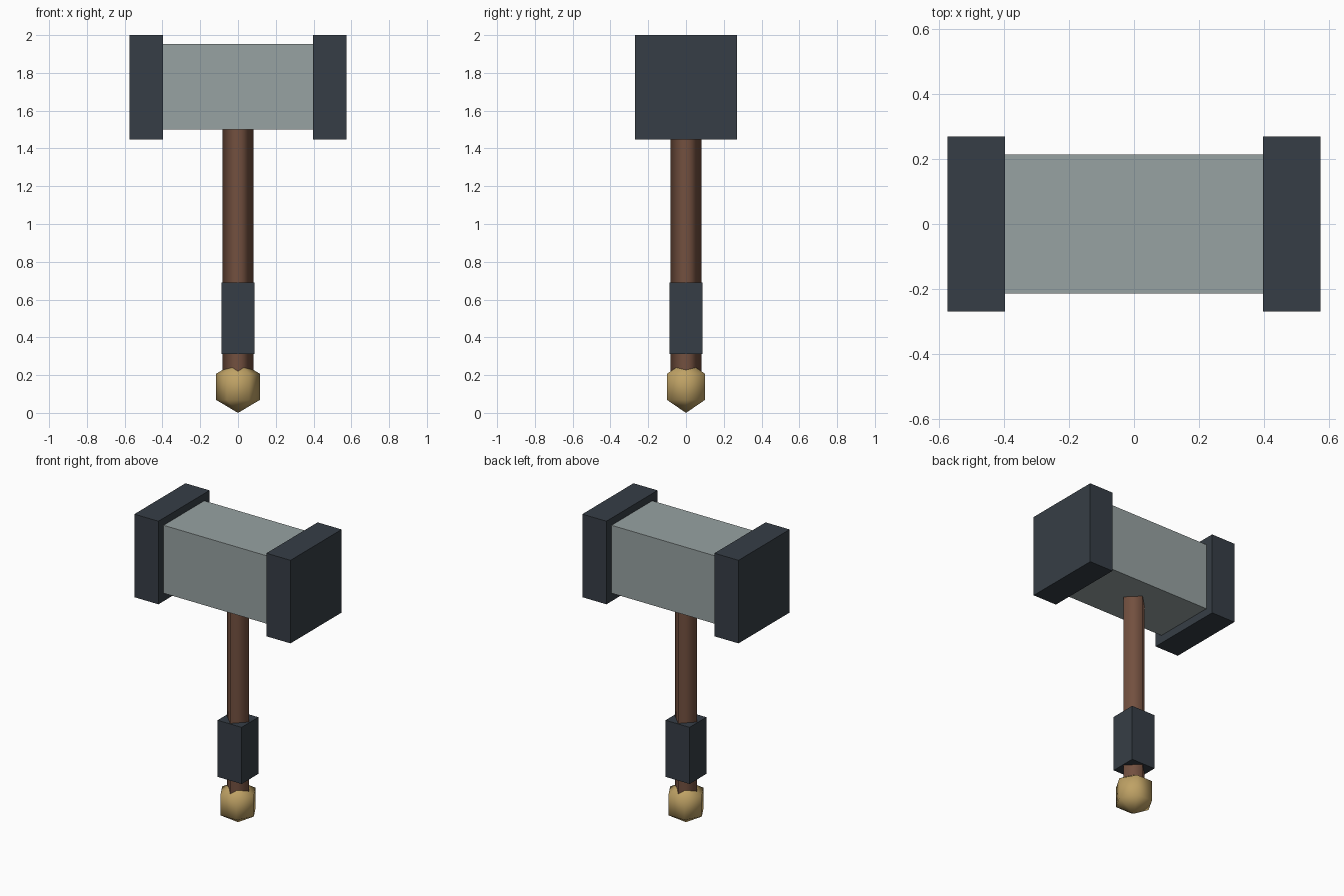
import bpy, bmesh, math

if "Cube" in bpy.data.objects:
    bpy.data.objects.remove(bpy.data.objects["Cube"])


def material(name, rgb):
    m = bpy.data.materials.new(name)
    m.diffuse_color = (*rgb, 1)
    m.use_nodes = True
    m.node_tree.nodes["Principled BSDF"].inputs["Base Color"].default_value = m.diffuse_color
    return m


def add_object(name, bm, mat):
    bmesh.ops.recalc_face_normals(bm, faces=bm.faces)
    me = bpy.data.meshes.new(name)
    bm.to_mesh(me)
    bm.free()
    me.materials.append(mat)
    ob = bpy.data.objects.new(name, me)
    bpy.context.collection.objects.link(ob)
    return ob


def box(name, lo, hi, mat):
    bm = bmesh.new()
    bmesh.ops.create_cube(bm, size=1)
    for v in bm.verts:
        v.co = [(a + b) / 2 + c * (b - a) for a, b, c in zip(lo, hi, v.co)]
    return add_object(name, bm, mat)


def lathe(name, profile, sides, mat):
    """Low-poly turned shape from (radius, z) points, first corner on +x."""
    bm = bmesh.new()
    rings = []
    for r, z in profile:
        n = sides if r > 0 else 1
        rings.append([bm.verts.new((r * math.cos(math.tau * i / sides),
                                    r * math.sin(math.tau * i / sides), z))
                      for i in range(n)])
    for a, b in zip(rings, rings[1:]):
        for i in range(sides):
            j = (i + 1) % sides
            quad = [a[i % len(a)], a[j % len(a)], b[j % len(b)], b[i % len(b)]]
            f = bm.faces.new(list(dict.fromkeys(quad)))
            f.smooth = True
    for ring in (rings[0], rings[-1]):
        if len(ring) > 1:
            bm.faces.new(ring)
    return add_object(name, bm, mat)


steel = material("steel", (0.31, 0.36, 0.36))
dark = material("dark_iron", (0.037, 0.048, 0.061))
wood = material("wood", (0.17, 0.08, 0.05))
brass = material("brass", (0.52, 0.36, 0.13))

# Head block and the two striking caps
box("head_block", (-0.41, -0.214, 1.5), (0.41, 0.214, 1.952), steel)
for side, x0, x1 in (("left", -0.575, -0.398), ("right", 0.398, 0.575)):
    box("striking_cap_" + side, (x0, -0.269, 1.447), (x1, 0.269, 2.0), dark)

# Four-sided handle, smooth shaded, corners on the axes
lathe("handle", [(0.082, 0.16), (0.082, 1.55)], 4, wood)

# Square grip sleeve
box("grip", (-0.0885, -0.0885, 0.312), (0.0885, 0.0885, 0.689), dark)

# Six-sided pommel
lathe("pommel", [(0, 0), (0.1163, 0.069), (0.1163, 0.207), (0, 0.276)], 6, brass)
